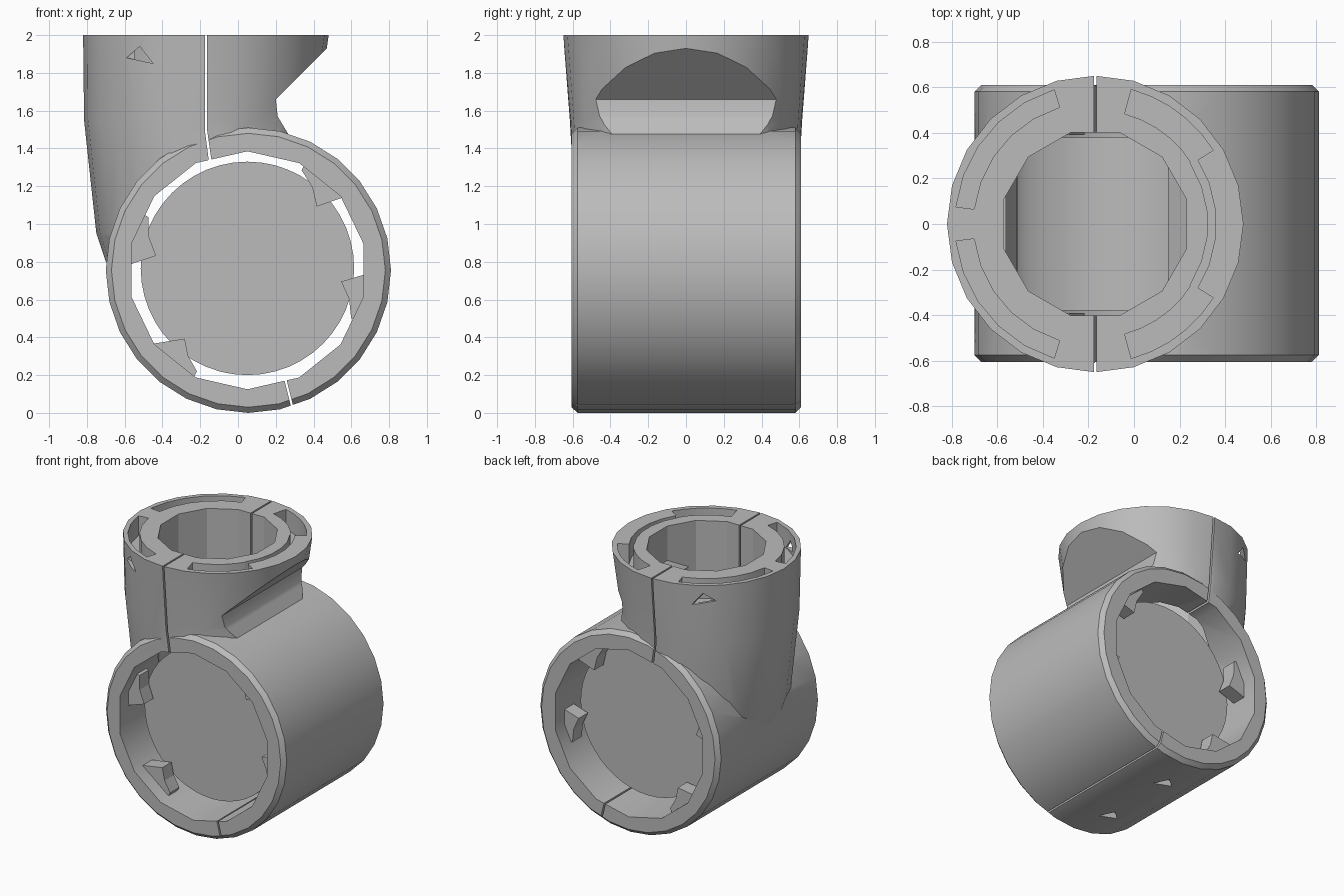
import bpy, bmesh
from math import sin, cos, radians, pi

if "Cube" in bpy.data.objects:
    bpy.data.objects.remove(bpy.data.objects["Cube"])

grey = bpy.data.materials.new("plain_grey")
grey.use_nodes = True
COLOR = (0.5, 0.5, 0.5, 1)
grey.diffuse_color = COLOR
grey.node_tree.nodes["Principled BSDF"].inputs["Base Color"].default_value = COLOR

RX, RZ = 0.055, 0.755      # centre of the horizontal ring
NX = -0.17                 # centre of the vertical neck


def circle(cx, cy, r, n, turn=0.0):
    return [(cx + r * cos(2 * pi * i / n + turn), cy + r * sin(2 * pi * i / n + turn))
            for i in range(n)]


def loft(name, sections, axis):
    """Closed solid through (depth, 2D outline) sections along y or z."""
    bm = bmesh.new()
    rings = []
    for d, pts in sections:
        rings.append([bm.verts.new((a, d, b) if axis == "y" else (a, b, d)) for a, b in pts])
    n = len(rings[0])
    for lo, hi in zip(rings, rings[1:]):
        for i in range(n):
            j = (i + 1) % n
            bm.faces.new((lo[i], lo[j], hi[j], hi[i]))
    bm.faces.new(rings[0])
    bm.faces.new(rings[-1])
    bmesh.ops.recalc_face_normals(bm, faces=bm.faces)
    me = bpy.data.meshes.new(name)
    bm.to_mesh(me)
    bm.free()
    me.materials.append(grey)
    ob = bpy.data.objects.new(name, me)
    bpy.context.collection.objects.link(ob)
    return ob


def prism(name, pts, lo, hi, axis):
    return loft(name, [(lo, pts), (hi, pts)], axis)


def combine(target, tool, operation="DIFFERENCE"):
    """Apply one boolean and drop the tool."""
    tool.hide_render = True
    mod = target.modifiers.new("cut", "BOOLEAN")
    mod.operation, mod.object, mod.solver = operation, tool, "EXACT"
    dg = bpy.context.evaluated_depsgraph_get()
    me = bpy.data.meshes.new_from_object(target.evaluated_get(dg))
    target.modifiers.clear()
    target.data = me
    bpy.data.objects.remove(tool)


def polar(cx, cy, r, deg):
    return (cx + r * cos(radians(deg)), cy + r * sin(radians(deg)))


def arc_slot(r0, r1, a0, a1, steps=5):
    angles = [a0 + (a1 - a0) * i / steps for i in range(steps + 1)]
    pts = [polar(NX, 0, r1, a) for a in angles] + [polar(NX, 0, r0, a) for a in reversed(angles)]
    return prism("rim_slot_cutter", pts, 1.85, 2.1, "z")


def slope_cutter(dx):
    pts = [(0.7, 2.16), (0.2, 1.66), (0.21, 1.57), (0.3, 1.42), (0.9, 1.2)]
    return prism("slope_cutter", [(x + dx, z) for x, z in pts], -1, 1, "y")


# Horizontal ring with chamfered ends
body = loft("clamp_body", [(y, circle(RX, RZ, r, 28)) for y, r in
                           ((-0.605, 0.725), (-0.575, 0.755), (0.58, 0.755), (0.61, 0.725))], "y")

# Tapered neck with an undercut on one side
neck = loft("neck", [(z, circle(cx, 0, r, 24)) for z, cx, r in
                     ((0.8, NX, 0.53), (0.95, NX, 0.58), (1.55, -0.2, 0.615), (2, NX, 0.65))], "z")
combine(neck, slope_cutter(0))
combine(body, neck, "UNION")

# Hollow ring and neck bore
combine(body, prism("cavity_cutter", circle(0.05, RZ, 0.63, 14, pi / 14), -1, 1, "y"))
bore = prism("bore_cutter", circle(NX, 0, 0.415, 12, pi / 12), 0.9, 2.2, "z")
combine(bore, slope_cutter(-0.05))
combine(body, bore)

# Slots in the neck rim
for side in (1, -1):
    combine(body, arc_slot(0.50, 0.61, side * 32, side * 75))
    combine(body, arc_slot(0.535, 0.615, side * 107, side * 173))
combine(body, arc_slot(0.495, 0.53, -33, 33))

# Parting gaps at the neck and under the ring
g = 0.006
combine(body, prism("neck_gap_cutter", [(NX - g, 2.1), (NX - g, 1.5), (-0.15, 1.3),
                                        (-0.135, 1.3), (NX + g, 1.5), (NX + g, 2.1)], -1, 1, "y"))
combine(body, prism("ring_gap_cutter", [(0.30 - g, -0.02), (0.30 + g, -0.02),
                                        (0.24 + g, 0.22), (0.24 - g, 0.22)], -1, 1, "y"))

# Small triangular recesses on the neck and underside
for side in (1, -1):
    combine(body, prism("neck_notch_cutter", [(-0.59, 1.88), (-0.52, 1.94), (-0.45, 1.85)],
                        *sorted((side * 0.48, side * 0.8)), "y"))
    y = side * 0.29
    combine(body, prism("base_notch_cutter", [(-0.11, y - 0.02), (0.03, y - 0.05), (-0.03, y + 0.05)],
                        -0.1, 0.06, "z"))

# Round core held inside the ring
core = prism("core", circle(0.05, 0.765, 0.565, 48), -0.38, 0.38, "y")

# Retaining lugs at both ends: back angle, tip angle, ramp angle
parts = [body, core]
for k, (back, tip, ramp) in enumerate(((37, 43, 62), (178, 171, 152), (-1, -7, -25), (217, 227, 243))):
    mid = (tip + ramp) / 2
    pts = [polar(RX, RZ, r, a) for r, a in ((0.65, back), (0.495, tip), (0.555, mid),
                                            (0.6, ramp), (0.67, ramp), (0.67, mid))]
    for end, lo, hi in (("front", -0.5, -0.39), ("back", 0.39, 0.5)):
        parts.append(prism(f"{end}_lug_{k + 1}", pts, lo, hi, "y"))

for ob in bpy.context.selected_objects:
    ob.select_set(False)
for ob in (body, core):
    ob.select_set(True)
bpy.context.view_layer.objects.active = body
bpy.ops.object.shade_smooth_by_angle(angle=radians(28))
